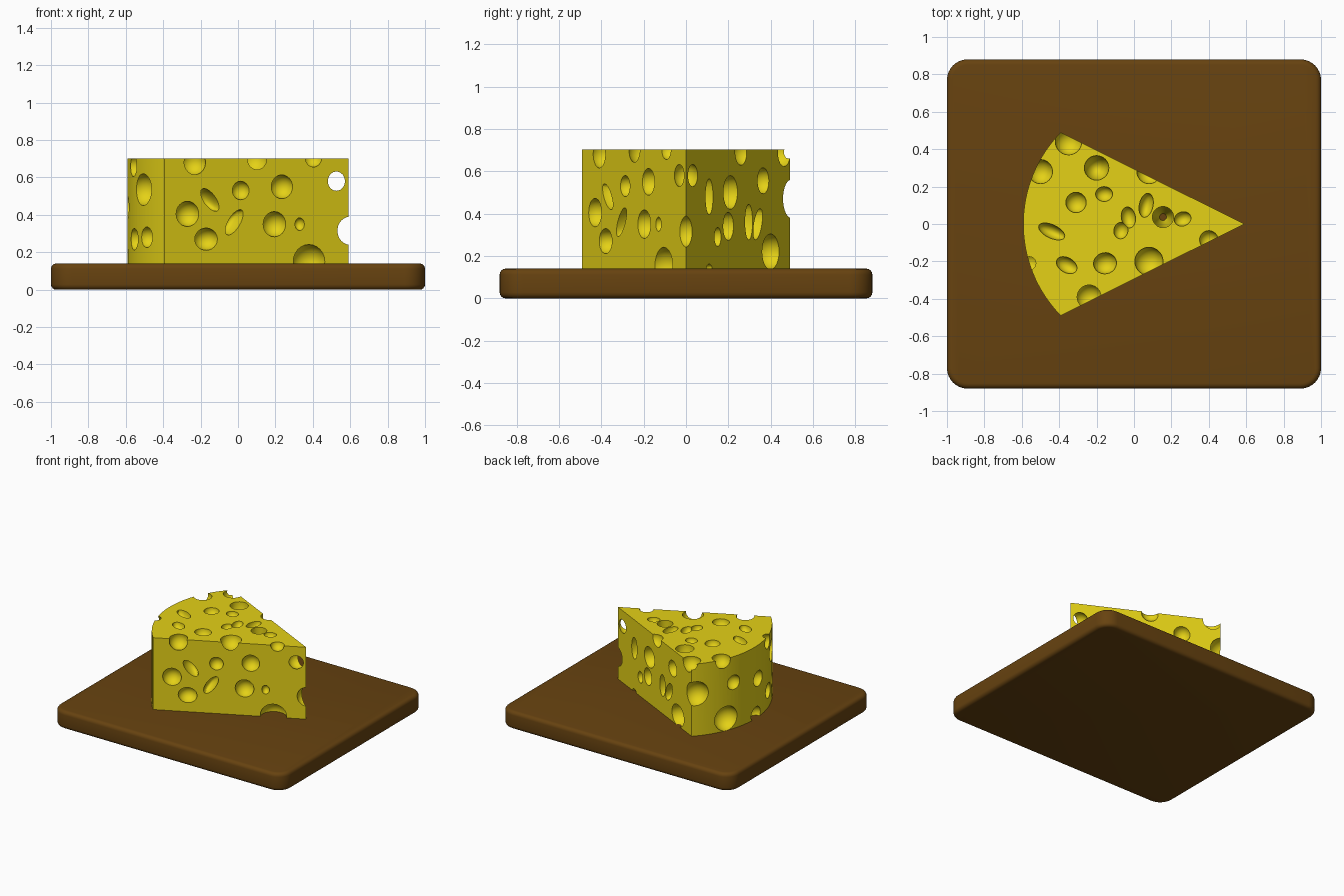
import bpy, bmesh, math
from mathutils import Matrix, Vector

if "Cube" in bpy.data.objects:
    bpy.data.objects.remove(bpy.data.objects["Cube"])


def material(name, rgb):
    m = bpy.data.materials.new(name)
    m.diffuse_color = (*rgb, 1)
    m.use_nodes = True
    m.node_tree.nodes["Principled BSDF"].inputs["Base Color"].default_value = m.diffuse_color
    return m


def make_object(name, bm, mat):
    me = bpy.data.meshes.new(name)
    bmesh.ops.recalc_face_normals(bm, faces=bm.faces[:])
    bm.to_mesh(me)
    bm.free()
    me.materials.append(mat)
    ob = bpy.data.objects.new(name, me)
    bpy.context.collection.objects.link(ob)
    return ob


def smooth(ob, angle):
    bpy.ops.object.select_all(action='DESELECT')
    ob.select_set(True)
    bpy.context.view_layer.objects.active = ob
    bpy.ops.object.shade_smooth_by_angle(angle=math.radians(angle))


yellow = material("cheese_yellow", (0.78, 0.64, 0.008))
brown = material("board_brown", (0.135, 0.055, 0.005))

# Cutting board: rounded corners, then softened top and bottom rims
BOARD_H, TOP = 0.14, 0.702


def rounded_loop(bm, inset, z):
    verts = []
    r = 0.11 - inset
    for k, (sx, sy) in enumerate([(1, 1), (-1, 1), (-1, -1), (1, -1)]):
        for i in range(9):
            a = math.pi / 2 * (k + i / 8)
            verts.append(bm.verts.new((sx * 0.89 + r * math.cos(a),
                                       sy * 0.77 + r * math.sin(a), z)))
    return verts


bm = bmesh.new()
RIM = 0.028
arc = [(RIM * (1 - math.cos(i * math.pi / 8)), RIM * (1 - math.sin(i * math.pi / 8)))
       for i in range(5)]
profile = [(ins, dz) for ins, dz in reversed(arc)] + [(ins, BOARD_H - dz) for ins, dz in arc]
loops = [rounded_loop(bm, ins, z) for ins, z in profile]
for lo, hi in zip(loops, loops[1:]):
    for i in range(len(lo)):
        j = (i + 1) % len(lo)
        bm.faces.new((lo[i], lo[j], hi[j], hi[i]))
bm.faces.new(loops[0][::-1])
bm.faces.new(loops[-1])
board = make_object("cutting_board", bm, brown)
smooth(board, 35)

# Cheese wedge: pointed tip and arc-shaped rind
TIP, R, CX = 0.59, 0.70, 0.108
half = math.asin(0.49 / R)
outline = [(TIP, 0)]
for i in range(33):
    a = math.pi - half + 2 * half * i / 32
    outline.append((CX + R * math.cos(a), R * math.sin(a)))
bm = bmesh.new()
low = [bm.verts.new((x, y, BOARD_H)) for x, y in outline]
high = [bm.verts.new((x, y, TOP)) for x, y in outline]
for i in range(len(low)):
    j = (i + 1) % len(low)
    bm.faces.new((low[i], low[j], high[j], high[i]))
bm.faces.new(low[::-1])
bm.faces.new(high)
cheese = make_object("cheese_wedge", bm, yellow)

# Holes: ellipsoids centred on the surfaces
holes = []


def hole(pos, along, across, a, b, depth=None, tilt=0):
    u, v = Vector(along).normalized(), Vector(across).normalized()
    basis = Matrix((u, v, u.cross(v))).transposed().to_4x4()
    holes.append(Matrix.Translation(pos) @ basis @ Matrix.Rotation(math.radians(tilt), 4, 'Z')
                 @ Matrix.Diagonal((a, b, depth or max(a, b), 1)))


# front face: x, z, radius along, radius up, tilt
for x, z, a, b, t in [
        (-.15, .48, .075, .035, -50), (.015, .53, .05, .05, 0), (.235, .55, .064, .064, 0),
        (-.27, .405, .068, .068, 0), (-.17, .27, .068, .06, 0), (-.02, .36, .08, .035, 55),
        (.195, .35, .068, .068, 0), (.33, .35, .028, .034, 0), (.38, .15, .095, .092, 0)]:
    hole((x, (x - TIP) / 2, z), (2, 1, 0), (0, 0, 1), a, b, tilt=t)

# back face: y, z, radius along, radius up, tilt
for y, z, a, b, t in [
        (.11, .48, .04, .085, 0), (.21, .50, .075, .08, 0), (.365, .555, .06, .062, 0),
        (.15, .29, .035, .045, 0), (.20, .34, .055, .067, 0), (.297, .36, .04, .085, 0),
        (.34, .35, .04, .08, -25), (.40, .22, .09, .085, 0), (.11, .14, .03, .022, 0)]:
    hole((TIP - 2 * y, y, z), (-2, 1, 0), (0, 0, 1), a, b, tilt=t)

# top: x, y, radius x, radius y, depth, tilt
for x, y, a, b, d, t in [
        (-.20, .30, .066, .066, .12, 0), (-.16, .16, .046, .04, .045, 0),
        (-.31, .115, .055, .055, .055, 0), (.065, .10, .037, .066, .06, -12),
        (-.03, .035, .038, .057, .05, 10), (-.07, -.035, .038, .045, .045, -10),
        (.26, .027, .046, .038, .045, 20), (-.44, -.04, .076, .036, .06, -25),
        (-.36, -.22, .06, .04, .05, -30), (-.155, -.21, .062, .057, .06, 10),
        (.155, .037, .057, .057, .60, 0)]:
    hole((x, y, TOP), (1, 0, 0), (0, 1, 0), a, b, d, t)

# round holes across edges, corners and the tip: x, y, z, radius
for x, y, z, r in [
        (-.24, -.39, .68, .068), (.08, -.20, .70, .076), (.40, -.085, .705, .05),
        (.08, .28, .69, .066), (-.35, .44, .69, .072), (-.50, .28, .69, .066),
        (-.56, -.21, .66, .055), (.51, 0, .58, .063), (.60, 0, .315, .075),
        (-.42, .475, .47, .095)]:
    hole((x, y, z), (1, 0, 0), (0, 1, 0), r, r)

# rind: y, z, radius
for y, z, r in [(-.334, .535, .085), (-.367, .28, .055), (-.225, .27, .058), (.27, .235, .095),
                (.21, .50, .056), (-.02, .17, .06), (-.05, .44, .06)]:
    hole((CX - math.sqrt(R * R - y * y), y, z), (1, 0, 0), (0, 1, 0), r, r)

# Cut the holes one at a time with a single reusable cutter
bm = bmesh.new()
bmesh.ops.create_uvsphere(bm, u_segments=24, v_segments=13, radius=1)
cutter = make_object("hole_cutter", bm, yellow)
cutter.hide_render = True
mod = cheese.modifiers.new("holes", 'BOOLEAN')
mod.operation, mod.object = 'DIFFERENCE', cutter
for m in holes:
    cutter.matrix_world = m
    before = len(cheese.data.polygons)
    for solver in ('MANIFOLD', 'EXACT'):
        mod.solver = solver
        dg = bpy.context.evaluated_depsgraph_get()
        dg.update()
        cut = bpy.data.meshes.new_from_object(cheese.evaluated_get(dg))
        if len(cut.polygons) > before:
            cheese.data = cut
            break
cheese.modifiers.remove(mod)
cutter.hide_set(True)
smooth(cheese, 25)
